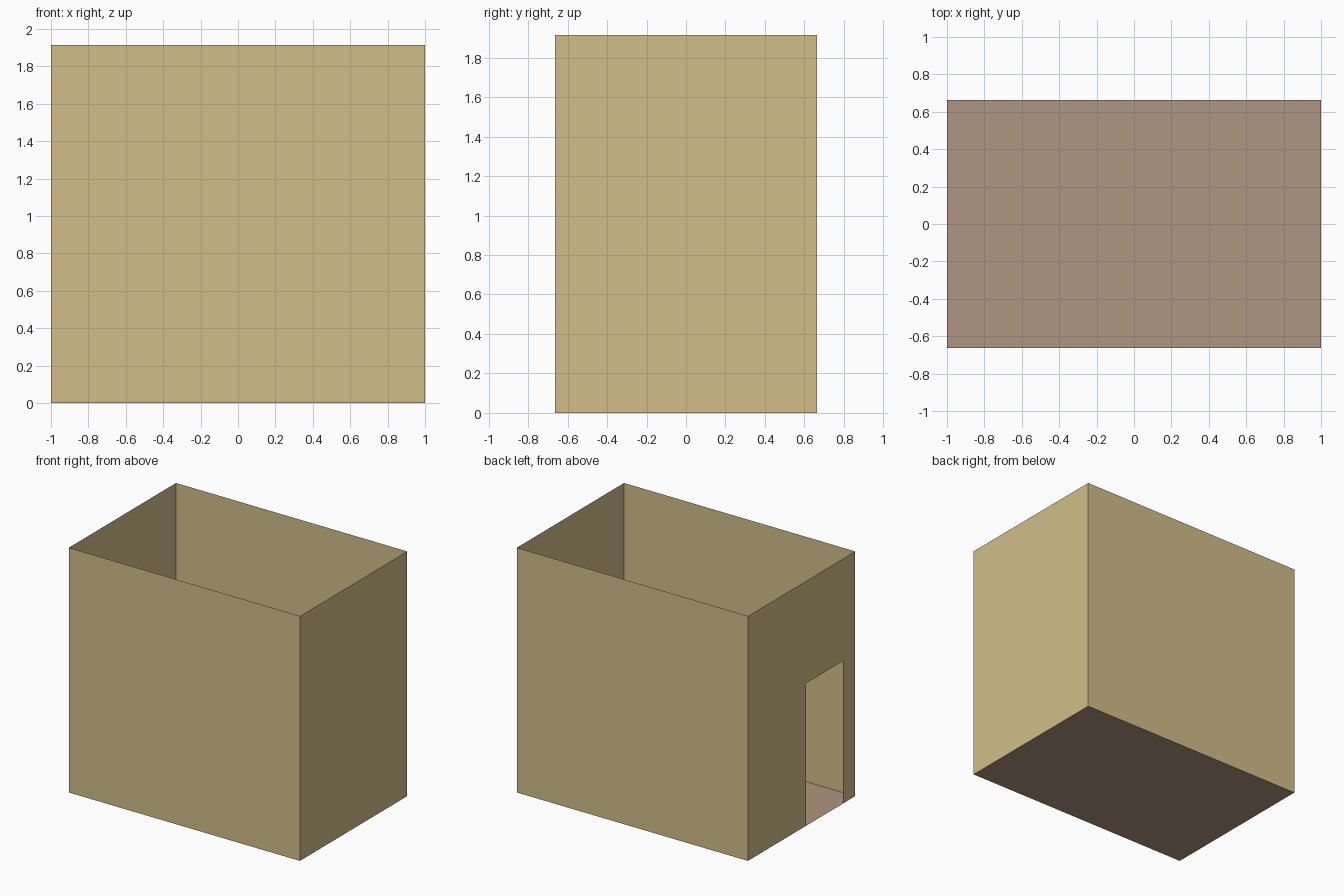
import bpy

if "Cube" in bpy.data.objects:
    bpy.data.objects.remove(bpy.data.objects["Cube"])

HX, HY, H = 1.0, 0.6625, 1.915           # half width, half depth, wall height
DOOR_Y0, DOOR_Y1, DOOR_H = -0.513, -0.054, 1.115


def material(name, rgb):
    """Flat colour given as sRGB 0-255, stored as linear."""
    lin = [((c / 255 + 0.055) / 1.055) ** 2.4 for c in rgb]
    m = bpy.data.materials.new(name)
    m.diffuse_color = (*lin, 1)
    m.use_nodes = True
    m.node_tree.nodes["Principled BSDF"].inputs["Base Color"].default_value = m.diffuse_color
    return m


def sheet(name, outline, mat):
    """One flat polygon from its outline points."""
    mesh = bpy.data.meshes.new(name)
    mesh.from_pydata(outline, [], [range(len(outline))])
    mesh.materials.append(mat)
    obj = bpy.data.objects.new(name, mesh)
    bpy.context.collection.objects.link(obj)


plaster = material("sand plaster", (210, 190, 137))
boards = material("brown floor", (176, 149, 129))

# floor
sheet("floor", [(-HX, -HY, 0), (HX, -HY, 0), (HX, HY, 0), (-HX, HY, 0)], boards)

# front and back walls
sheet("front_wall", [(-HX, -HY, 0), (HX, -HY, 0), (HX, -HY, H), (-HX, -HY, H)], plaster)
sheet("back_wall", [(HX, HY, 0), (-HX, HY, 0), (-HX, HY, H), (HX, HY, H)], plaster)

# solid right wall
sheet("right_wall", [(HX, -HY, 0), (HX, HY, 0), (HX, HY, H), (HX, -HY, H)], plaster)

# left wall, its outline running around the doorway
door_profile = [(HY, 0), (DOOR_Y1, 0), (DOOR_Y1, DOOR_H), (DOOR_Y0, DOOR_H),
                (DOOR_Y0, 0), (-HY, 0), (-HY, H), (HY, H)]
sheet("left_wall_with_doorway", [(-HX, y, z) for y, z in door_profile], plaster)
